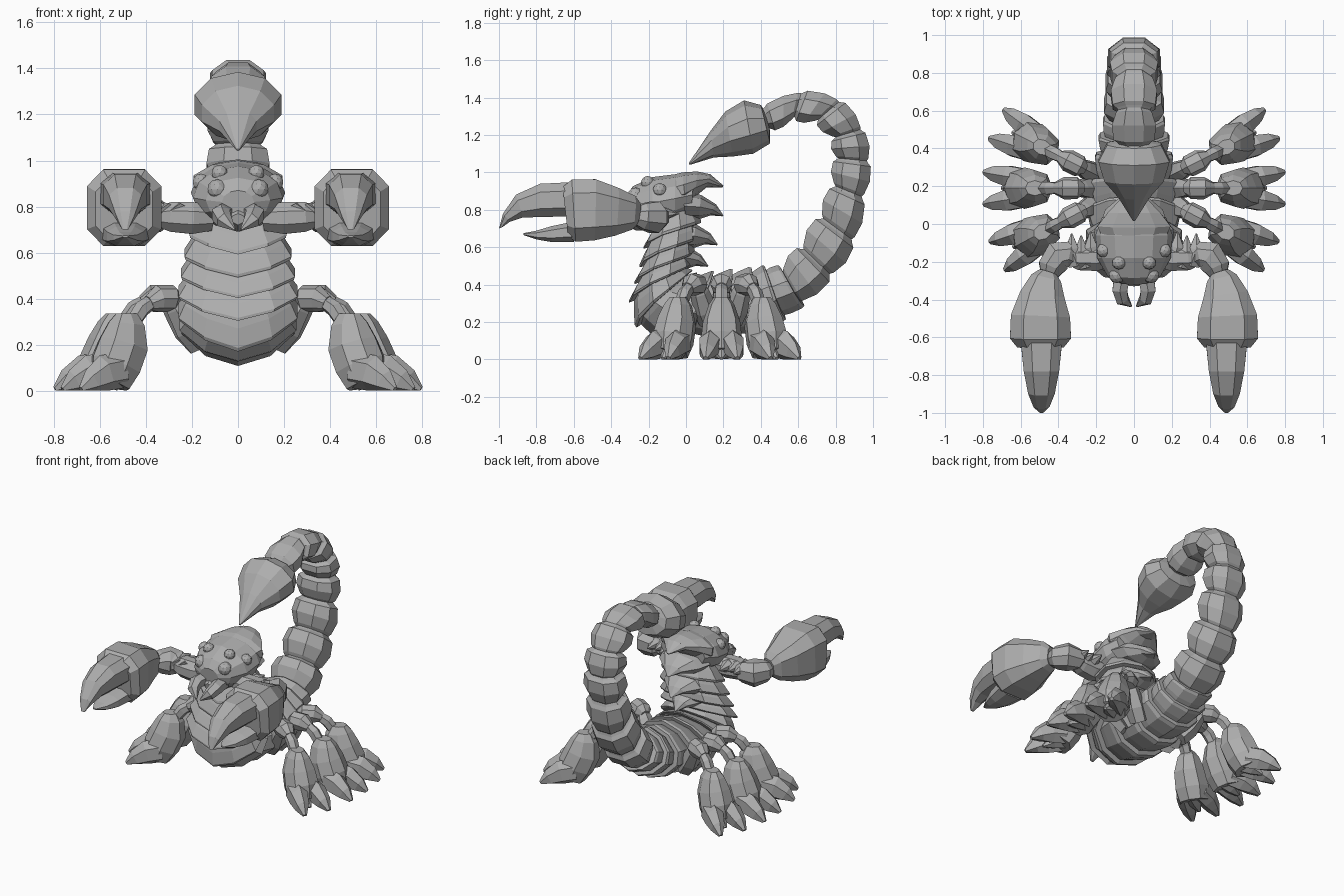
import bpy, bmesh, math
from mathutils import Vector, Matrix

if "Cube" in bpy.data.objects:
    bpy.data.objects.remove(bpy.data.objects["Cube"])

shell = bpy.data.materials.new("grey_shell")
shell.diffuse_color = (0.42, 0.42, 0.42, 1)
shell.use_nodes = True
shell.node_tree.nodes["Principled BSDF"].inputs["Base Color"].default_value = shell.diffuse_color
X, Y, Z = Vector((1, 0, 0)), Vector((0, 1, 0)), Vector((0, 0, 1))


def finish(name, bm, mirror=False, matrix=None):
    if matrix:
        bm.transform(matrix)
    bmesh.ops.recalc_face_normals(bm, faces=bm.faces)
    me = bpy.data.meshes.new(name)
    bm.to_mesh(me)
    bm.free()
    me.materials.append(shell)
    ob = bpy.data.objects.new(name, me)
    bpy.context.collection.objects.link(ob)
    if mirror:
        mod = ob.modifiers.new("mirror", 'MIRROR')
        mod.use_mirror_merge = False
    return ob


def loft(name, rings, n=8, turn=0.0, keel=0.0, box=1.0, mirror=False, matrix=None, floor=False):
    """Skin a row of rings (centre, half width vector, half depth vector); box < 1 squares them."""
    bm = bmesh.new()
    rows = []
    for c, u, v in rings:
        t = u.cross(v).normalized()
        row = []
        for i in range(n):
            a = 2 * math.pi * (i + turn) / n
            s, k = (math.copysign(abs(f) ** box, f) for f in (math.sin(a), math.cos(a)))
            p = c + u * s + v * k + t * keel * max(0, math.cos(a)) ** 5
            if floor:
                p.z = max(p.z, 0)
            row.append(bm.verts.new(p))
        rows.append(row)
    for a, b in zip(rows, rows[1:]):
        for i in range(n):
            j = (i + 1) % n
            bm.faces.new((a[i], a[j], b[j], b[i]))
    bm.faces.new(rows[0])
    bm.faces.new(rows[-1])
    return finish(name, bm, mirror, matrix)


def hoop(d, v, w, x=0.0):
    """Ring in the side plane from an inner point d to an outer point v, half width w."""
    d, v = Vector((x, *d)), Vector((x, *v))
    return ((d + v) / 2, X * w, (v - d) / 2)


def path(pts, u):
    """Rings along points (x, y, z, half width along u, half depth)."""
    P = [Vector(p[:3]) for p in pts]
    out = []
    for i, p in enumerate(pts):
        t = (P[min(i + 1, len(P) - 1)] - P[max(i - 1, 0)]).normalized()
        side = (u - t * u.dot(t)).normalized()
        out.append((P[i], side * p[3], t.cross(side) * p[-1]))
    return out


def segment(name, a, b, shape, **kw):
    """Armour segment between two hoops; shape lists (position, scale)."""
    rings = []
    for f, s in shape:
        c, u, v = (p.lerp(q, f) for p, q in zip(a, b))
        rings.append((c, u * s, v * s))
    return loft(name, rings, **kw)


# Upright torso and belly plates, neck to tail root
body = [hoop(*h) for h in (
    ((.05, .82), (-.19, .74), .185), ((.08, .73), (-.24, .63), .22),
    ((.06, .64), (-.26, .53), .24), ((.04, .56), (-.29, .44), .255),
    ((.03, .50), (-.32, .34), .265), ((.03, .47), (-.29, .20), .265),
    ((.06, .46), (-.17, .135), .26), ((.15, .47), (.02, .115), .25),
    ((.25, .48), (.22, .115), .23), ((.35, .49), (.40, .15), .21),
    ((.42, .50), (.52, .21), .19), ((.50, .50), (.62, .28), .165))]
for i in range(len(body) - 1):
    plate = ((-.1, .82), (.3, .93), (.85, 1.03), (1.0, 1.0), (1.02, .82))
    segment(f"body_plate_{i + 1}", body[i], body[i + 1], plate, n=10,
            keel=.04 if i < 5 else .015, box=1.0 if i < 4 else 1.15)

# Curled tail
tail = [body[-1]] + [hoop(*h) for h in (
    ((.60, .62), (.80, .43), .155), ((.70, .78), (.92, .62), .145),
    ((.77, .94), (.97, .86), .14), ((.78, 1.08), (1.0, 1.06), .135),
    ((.77, 1.18), (.96, 1.24), .13), ((.68, 1.26), (.84, 1.40), .125),
    ((.57, 1.27), (.62, 1.45), .12), ((.46, 1.21), (.40, 1.36), .115))]
for i in range(len(tail) - 1):
    segment(f"tail_segment_{i + 1}", tail[i], tail[i + 1],
            ((-.06, .68), (.08, .86), (.45, 1.07), (.85, 1.0), (.93, .84), (1.04, .68)),
            turn=.5, box=.9)

# Stinger bulb with needle tip
loft("stinger", [hoop(*h) for h in (
    ((.45, 1.22), (.42, 1.33), .08), ((.45, 1.155), (.40, 1.36), .15),
    ((.36, 1.10), (.31, 1.385), .198), ((.25, 1.085), (.21, 1.325), .165),
    ((.15, 1.08), (.13, 1.22), .085), ((.02, 1.04), (.015, 1.05), .006))], n=10)

# Head and swept-back crest
loft("head", [hoop(*h) for h in (
    ((-.32, .87), (-.31, .77), .07), ((-.285, .925), (-.27, .73), .14),
    ((-.18, .975), (-.18, .70), .195), ((-.06, .99), (-.06, .73), .205),
    ((.04, .97), (.03, .79), .17))], n=12)
loft("crest", [hoop(*h) for h in (
    ((-.10, .98), (-.05, .80), .17), ((-.02, 1.0), (.0, .82), .205),
    ((.06, 1.005), (.05, .87), .15), ((.13, .99), (.11, .92), .085),
    ((.20, .93), (.195, .92), .008))], n=10, box=1.1)

# Hooked plates down the back of the torso
for i, (y, z) in enumerate(((.20, .77), (.17, .615), (.12, .50))):
    w = .18 - .02 * i
    loft(f"back_hook_{i + 1}", [hoop(*h) for h in (
        ((y - .22, z + .12), (y - .20, z - .02), w),
        ((y - .12, z + .11), (y - .13, z - .02), w * .85),
        ((y - .04, z + .06), (y - .07, z), w * .4),
        ((y, z), (y - .005, z - .005), .006))])

# Eyes
for i, (x, y, z, r) in enumerate(((.09, -.27, .875, .044), (.08, -.205, .945, .036),
                                  (.16, -.14, .905, .038))):
    bm = bmesh.new()
    bmesh.ops.create_icosphere(bm, subdivisions=2, radius=r)
    finish(f"eye_pair_{i + 1}", bm, True, Matrix.Translation((x, y, z)))

# Mandibles and lower jaw
loft("mandible", path(((.06, -.26, .77, .05), (.075, -.35, .765, .045), (.06, -.40, .74, .038),
                       (.015, -.435, .70, .006)), X), n=6, mirror=True)
loft("lower_jaw", [hoop(*h) for h in (
    ((-.20, .80), (-.18, .69), .10), ((-.29, .80), (-.27, .69), .075),
    ((-.33, .77), (-.32, .72), .03))], n=6)

# Shoulder spikes
for i, (x, y) in enumerate(((.23, -.04), (.28, -.06), (.33, -.05))):
    loft(f"shoulder_spike_{i + 1}", path(((x - .03, y - .16, .76, .055), (x, y - .08, .78, .04),
                                          (x, y, .78, .004)), X), n=6, mirror=True)

# Arms
loft("upper_arm", path(((.12, -.16, .75, .06), (.20, -.18, .75, .075), (.29, -.18, .755, .07),
                        (.34, -.17, .755, .05)), Z), mirror=True, turn=.5)
loft("elbow", path(((.30, -.19, .76, .04), (.34, -.16, .76, .075), (.40, -.17, .76, .09),
                    (.44, -.23, .765, .075), (.45, -.28, .77, .045)), Z), mirror=True, turn=.5)

# Claws: palm, upper finger, lower finger
loft("claw_palm", path(((.455, -.26, .78, .05, .06), (.465, -.29, .785, .085, .095),
                        (.485, -.38, .79, .125, .135), (.495, -.49, .80, .165, .172),
                        (.495, -.60, .795, .17, .175), (.495, -.645, .79, .13, .14)), X),
     mirror=True, turn=.5, box=.65)
loft("claw_upper_finger", [hoop(*h, x=.49) for h in (
    ((-.58, .955), (-.60, .76), .12), ((-.78, .945), (-.78, .755), .10),
    ((-.91, .885), (-.87, .755), .075), ((-.98, .78), (-.94, .735), .045),
    ((-1.0, .70), (-.985, .705), .015))], mirror=True, turn=.5, box=.8)
loft("claw_lower_finger", [hoop(*h, x=.49) for h in (
    ((-.58, .745), (-.60, .625), .11), ((-.72, .715), (-.72, .625), .085),
    ((-.80, .69), (-.80, .64), .055), ((-.87, .675), (-.87, .665), .012))],
     mirror=True, turn=.5, box=.8)

# Legs: three mirrored pairs fanned about their hips
for tag, y, deg in (("front", .12, -28), ("middle", .19, 0), ("rear", .25, 27)):
    m = Matrix.Translation((.18, y, 0)) @ Matrix.Rotation(math.radians(deg), 4, 'Z')
    kw = dict(mirror=True, matrix=m)
    loft(f"{tag}_thigh", path(((-.02, 0, .20, .06), (.04, 0, .27, .065), (.10, 0, .36, .05),
                               (.13, 0, .41, .03)), Y), n=6, **kw)
    loft(f"{tag}_knee", path(((.09, 0, .39, .03), (.12, 0, .40, .058), (.19, 0, .40, .06),
                              (.235, 0, .38, .035)), Y), **kw)
    loft(f"{tag}_shin_joint", path(((.20, 0, .40, .03), (.27, 0, .355, .038),
                                    (.31, 0, .30, .035)), Y), n=6, **kw)
    loft(f"{tag}_shin", path(((.345, 0, .335, .04, .05), (.345, 0, .29, .07, .085),
                              (.36, 0, .20, .10, .115), (.40, 0, .11, .11, .115),
                              (.43, 0, .03, .095, .09)), Y), floor=True, box=.9, **kw)
    for s, side in ((-1, "fore"), (1, "hind")):
        loft(f"{tag}_{side}_toe", path(((.40, .05 * s, .09, .06, .08), (.49, .065 * s, .075, .062, .08),
                                        (.56, .077 * s, .04, .045, .055),
                                        (.615, .085 * s, .005, .014, .014)),
                                       Y), n=6, floor=True, **kw)
    loft(f"{tag}_centre_toe", path(((.38, 0, .06, .05), (.46, 0, .04, .045), (.52, 0, .005, .01)), Y),
         n=6, floor=True, **kw)
